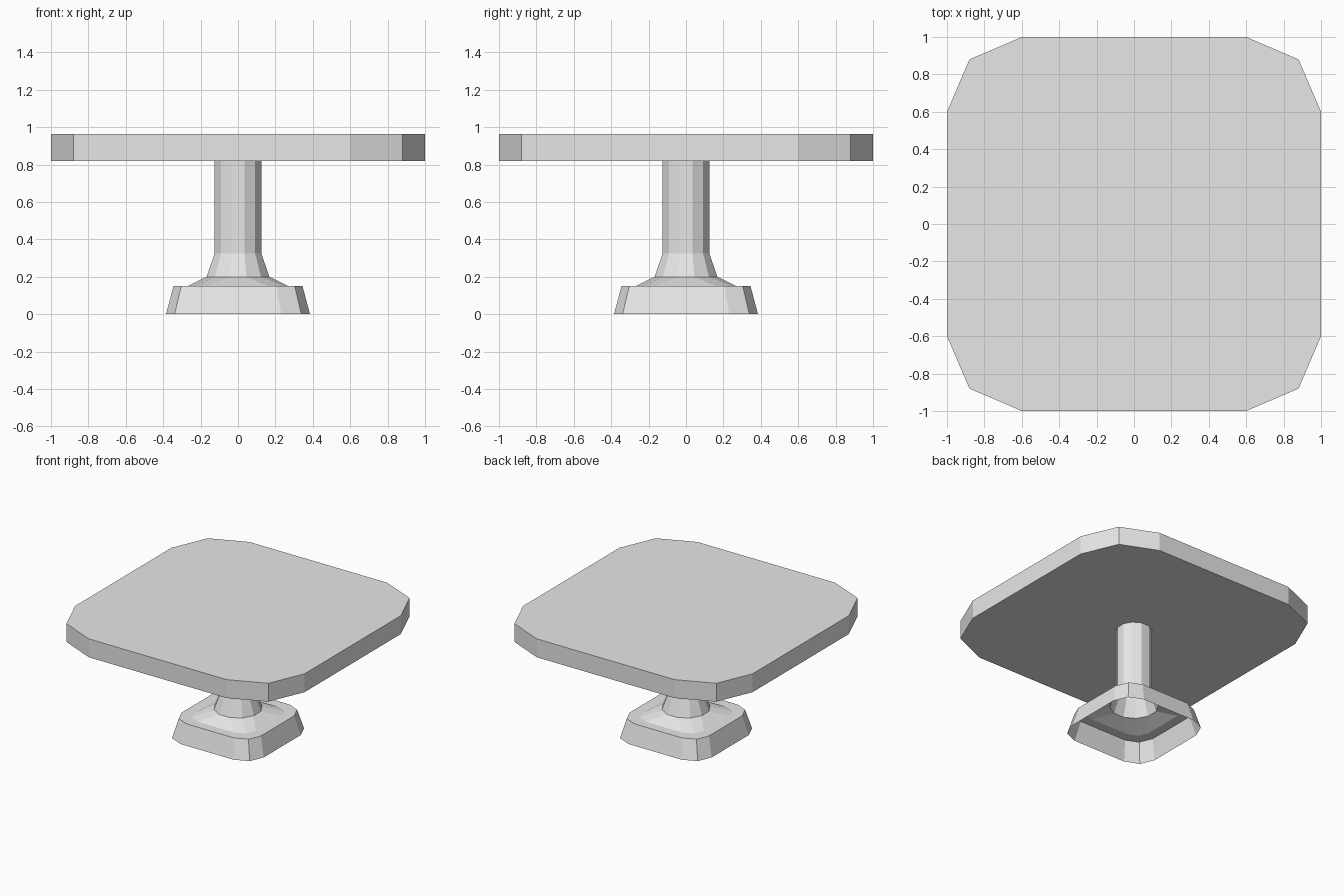
import bpy
import bmesh
import math

default_cube = bpy.data.objects.get("Cube")
if default_cube:
    bpy.data.objects.remove(default_cube, do_unlink=True)

grey = bpy.data.materials.new("light grey")
grey.use_nodes = True
colour = (0.8, 0.8, 0.8, 1.0)
grey.diffuse_color = colour
grey.node_tree.nodes["Principled BSDF"].inputs["Base Color"].default_value = colour


def rounded_square(half, z):
    """Twelve-sided square with two-step cut corners."""
    corner = [(1, -0.6), (1, 0.6), (0.88, 0.88)]
    points = []
    for turn in range(4):
        c, s = [(1, 0), (0, 1), (-1, 0), (0, -1)][turn]
        for x, y in corner[1:] + [(0.6, 1)]:
            points.append((half * (c * x - s * y), half * (s * x + c * y), z))
    return points


def round_ring(half, z):
    """Regular twelve-sided ring with flats facing the axes."""
    radius = half / math.cos(math.pi / 12)
    angles = [math.pi / 12 + i * math.pi / 6 for i in range(12)]
    return [(radius * math.cos(a), radius * math.sin(a), z) for a in angles]


def loft(name, rings, capped):
    """Join matching rings from bottom to top with flat faces."""
    bm = bmesh.new()
    loops = [[bm.verts.new(p) for p in ring] for ring in rings]
    for low, high in zip(loops, loops[1:]):
        for i in range(len(low)):
            j = (i + 1) % len(low)
            bm.faces.new((low[i], low[j], high[j], high[i]))
    if capped:
        bm.faces.new(loops[0][::-1])
        bm.faces.new(loops[-1])
    mesh = bpy.data.meshes.new(name)
    bm.to_mesh(mesh)
    bm.free()
    mesh.materials.append(grey)
    obj = bpy.data.objects.new(name, mesh)
    bpy.context.collection.objects.link(obj)
    return obj


# Table slab
loft("table_top", [rounded_square(1.0, 0.82), rounded_square(1.0, 0.965)], True)

# Hollow foot, flared neck and column, open underneath
loft("pedestal", [
    rounded_square(0.385, 0.0),
    rounded_square(0.345, 0.15),
    rounded_square(0.27, 0.15),
    round_ring(0.168, 0.2),
    round_ring(0.125, 0.325),
    round_ring(0.125, 0.82),
], False)
